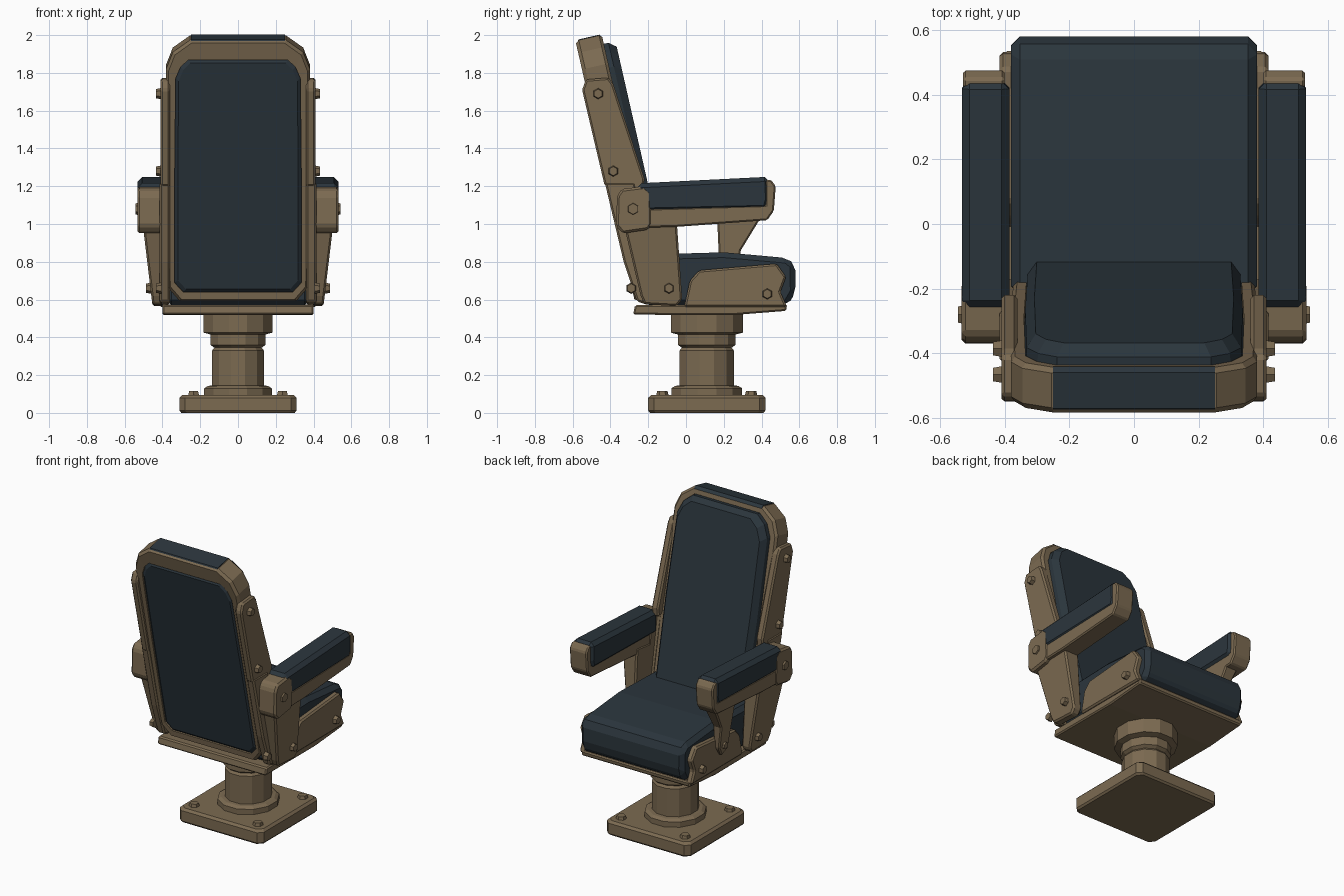
import bpy, bmesh, math
from mathutils import Vector, Matrix

if "Cube" in bpy.data.objects:
    bpy.data.objects.remove(bpy.data.objects["Cube"])


def material(name, rgb):
    m = bpy.data.materials.new(name)
    m.diffuse_color = (*rgb, 1)
    m.use_nodes = True
    m.node_tree.nodes["Principled BSDF"].inputs["Base Color"].default_value = m.diffuse_color
    return m


BRONZE = material("bronze paint", (0.2, 0.145, 0.083))
DARK = material("dark blue leather", (0.024, 0.036, 0.046))


def finish(bm, name, mat, bevel=0.0):
    bmesh.ops.recalc_face_normals(bm, faces=bm.faces)
    if bevel:
        sharp = [e for e in bm.edges if e.calc_face_angle(0) > 0.5]
        bmesh.ops.bevel(bm, geom=sharp, offset=bevel, segments=1,
                        profile=0.5, affect='EDGES', clamp_overlap=True)
    me = bpy.data.meshes.new(name)
    bm.to_mesh(me)
    bm.free()
    me.materials.append(mat)
    ob = bpy.data.objects.new(name, me)
    bpy.context.collection.objects.link(ob)
    return ob


def loft(name, rings, mat, bevel=0.0, closed=False):
    """Skin a list of equal-length point rings; cap the ends unless closed."""
    bm = bmesh.new()
    vs = [[bm.verts.new(p) for p in r] for r in rings]
    n = len(vs[0])
    pairs = list(zip(vs, vs[1:])) + ([(vs[-1], vs[0])] if closed else [])
    for a, b in pairs:
        for i in range(n):
            j = (i + 1) % n
            bm.faces.new((a[i], a[j], b[j], b[i]))
    if not closed:
        bm.faces.new(vs[0])
        bm.faces.new(vs[-1])
    return finish(bm, name, mat, bevel)


def side_prism(name, yz, x0, x1, mat, bevel=0.0, taper=None):
    """Extrude a side profile along x; taper(z) can move the outer face."""
    s = 1 if x1 > 0 else -1
    outer = [(x1 + s * (taper(z) if taper else 0), y, z) for y, z in yz]
    return loft(name, [[(x0, y, z) for y, z in yz], outer], mat, bevel)


def bolt(name, pos, axis, r=0.03, h=0.03):
    bm = bmesh.new()
    rot = Vector(axis).to_track_quat('Z', 'Y').to_matrix().to_4x4()
    bmesh.ops.create_cone(bm, cap_ends=True, segments=6, radius1=r, radius2=r * 0.8,
                          depth=h, matrix=Matrix.Translation(pos) @ rot)
    return finish(bm, name, BRONZE)


CY = 0.11  # pedestal centre

# base plate with clipped corners and bolts
def clipped(w, z, c=0.03):
    return [(x, y + CY, z) for x, y in ((w, c - w), (w, w - c), (w - c, w), (c - w, w),
                                        (-w, w - c), (-w, c - w), (c - w, -w), (w - c, -w))]
loft("base_plate", [clipped(0.3, 0), clipped(0.31, 0.012), clipped(0.31, 0.08),
                    clipped(0.295, 0.095)], BRONZE)
for sx in (-1, 1):
    for sy in (-1, 1):
        bolt("base_bolt", (0.235 * sx, CY + 0.235 * sy, 0.102), (0, 0, 1), 0.034, 0.026)

# turned pedestal, slightly deeper than wide
profile = [(0.185, 0.085), (0.185, 0.13), (0.165, 0.143), (0.142, 0.145), (0.142, 0.33), (0.13, 0.345),
           (0.15, 0.36), (0.15, 0.415), (0.188, 0.425), (0.188, 0.53)]
N = 12
loft("pedestal", [[(r * math.cos((i + .5) * math.tau / N), CY + 1.05 * r * math.sin((i + .5) * math.tau / N), z)
                   for i in range(N)] for r, z in profile], BRONZE)

# seat plate and cushion
side_prism("seat_plate", [(-0.28, 0.52), (0.25, 0.518), (0.53, 0.54), (0.535, 0.575), (-0.27, 0.57)],
           -0.4, 0.4, BRONZE, 0.008)
side_prism("seat_cushion", [(-0.22, 0.57), (0.54, 0.57), (0.58, 0.64), (0.578, 0.785), (0.535, 0.82),
                            (0.2, 0.85), (-0.22, 0.838)], -0.38, 0.38, DARK, 0.032)

# tilted backrest: h runs up the back, u runs towards the sitter
T = math.atan2(0.31, 1.36)
def lean(x, h, u):
    return (x, -0.27 - h * math.sin(T) + u * math.cos(T), 0.6 + h * math.cos(T) + u * math.sin(T))

def outline(half, u):
    pts = half + [(-x, h) for x, h in reversed(half)]
    return [lean(x, h, u) for x, h in pts]

def shrink(half, d):
    return [(x * (1 - d / 0.37), 0.7 + (h - 0.7) * (1 - d / 0.7)) for x, h in half]

shell = [(0.31, -0.01), (0.37, 0.06), (0.385, 0.7), (0.38, 1.25), (0.345, 1.34), (0.255, 1.405)]
panel = [(0.29, 0.04), (0.335, 0.09), (0.335, 0.7), (0.33, 1.2), (0.305, 1.26), (0.265, 1.3)]
front = [(0.28, 0.03), (0.33, 0.08), (0.34, 0.7), (0.335, 1.23), (0.3, 1.31), (0.24, 1.36)]
loft("back_frame", [outline(panel, 0.03), outline(panel, 0.0), outline(shrink(shell, 0.012), -0.003),
                    outline(shell, 0.015), outline(shell, 0.125), outline(shrink(shell, 0.012), 0.14),
                    outline(front, 0.14), outline(front, 0.11)], BRONZE, closed=True)
loft("back_panel", [outline(shrink(panel, 0.018), -0.002), outline(panel, 0.01),
                    outline(panel, 0.08)], DARK)
loft("back_cushion", [outline(front, 0.08), outline(shrink(front, 0.004), 0.165),
                      outline(shrink(front, 0.035), 0.203)], DARK)
# padded strip over the top edge of the frame
loft("top_strip", [[lean(x, h, u) for h, u in ((1.39, 0.002), (1.409, 0.014), (1.409, 0.127), (1.39, 0.143))]
                   for x in (-0.25, 0.25)], DARK)

for s in (-1, 1):
    # seat side panels
    side_prism("seat_side_panel", [(-0.01, 0.56), (0.02, 0.7), (0.07, 0.755), (0.48, 0.79), (0.53, 0.72),
                                   (0.5, 0.64), (0.535, 0.56)], s * 0.37, s * 0.415, BRONZE, 0.01)
    bolt("seat_bolt", (s * 0.425, 0.43, 0.63), (s, 0, 0))
    # back side rails
    side_prism("upper_rail", [(-0.55, 1.71), (-0.53, 1.765), (-0.41, 1.775), (-0.385, 1.74), (-0.22, 1.24),
                              (-0.225, 1.18), (-0.43, 1.2)], s * 0.36, s * 0.41, BRONZE, 0.01)
    side_prism("lower_rail", [(-0.43, 1.22), (-0.27, 1.22), (-0.17, 0.62), (-0.2, 0.57), (-0.26, 0.59),
                              (-0.33, 0.8)], s * 0.36, s * 0.415, BRONZE, 0.01)
    for y, z in ((-0.465, 1.69), (-0.385, 1.28), (-0.29, 0.66)):
        bolt("rail_bolt", (s * 0.42, y, z), (s, 0, 0))
    # arm post and hub
    side_prism("arm_post", [(-0.33, 1.0), (-0.24, 0.62), (-0.22, 0.575), (-0.05, 0.565), (-0.02, 0.6),
                            (-0.05, 1.03)], s * 0.395, s * 0.453, BRONZE, 0.01,
               lambda z: (z - 0.57) * 0.12)
    bolt("post_bolt", (s * 0.472, -0.09, 0.66), (s, 0, 0))
    side_prism("arm_hub", [(-0.37, 0.99), (-0.335, 0.95), (-0.2, 0.97), (-0.18, 1.0), (-0.185, 1.17),
                           (-0.22, 1.2), (-0.34, 1.185), (-0.365, 1.15)], s * 0.395, s * 0.533, BRONZE, 0.012)
    bolt("hub_bolt", (s * 0.528, -0.28, 1.08), (s, 0, 0), 0.036)
    # armrest tray with raised nose, and its pad
    side_prism("armrest_tray", [(-0.24, 0.98), (-0.05, 0.985), (0.43, 1.02), (0.465, 1.07), (0.475, 1.2),
                                (0.45, 1.235), (0.42, 1.23), (0.42, 1.1), (-0.24, 1.08)],
               s * 0.4, s * 0.528, BRONZE, 0.008)
    side_prism("armrest_pad", [(-0.26, 1.06), (0.43, 1.075), (0.445, 1.13), (0.44, 1.25), (-0.26, 1.215)],
               s * 0.385, s * 0.532, DARK, 0.024)

# front arm bracket, on the left arm only
side_prism("arm_bracket", [(0.165, 1.03), (0.4, 1.04), (0.29, 0.86), (0.28, 0.71), (0.24, 0.65),
                           (0.18, 0.68)], -0.4, -0.435, BRONZE, 0.008, lambda z: (z - 0.67) * 0.15)
bolt("bracket_bolt", (-0.442, 0.23, 0.72), (-1, 0, 0), 0.026)
